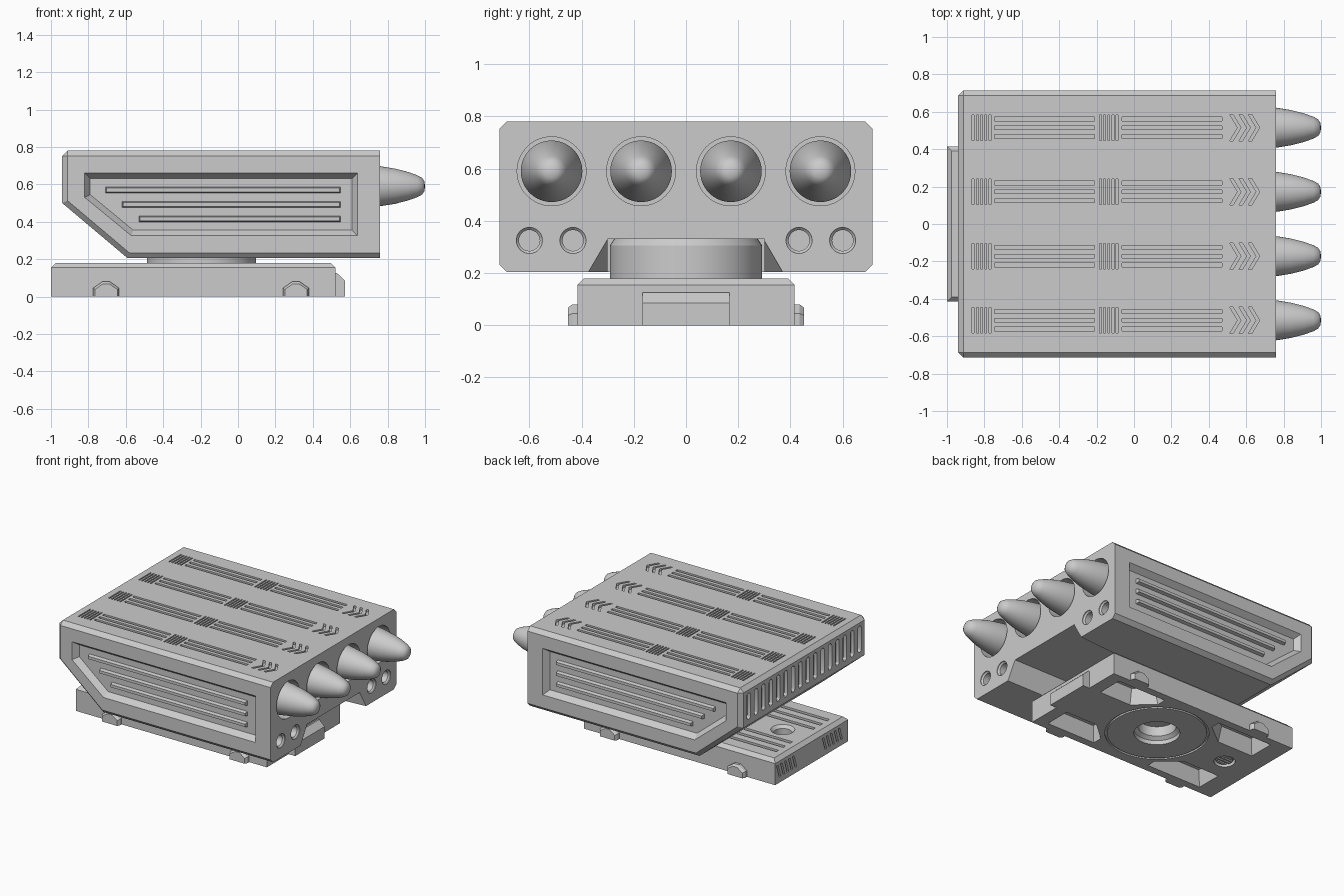
import bpy, bmesh, math
from mathutils import Vector

if "Cube" in bpy.data.objects:
    bpy.data.objects.remove(bpy.data.objects["Cube"])

GREY = (0.6, 0.6, 0.6, 1)
mat = bpy.data.materials.new("plain grey")
mat.use_nodes = True
mat.diffuse_color = GREY
mat.node_tree.nodes["Principled BSDF"].inputs["Base Color"].default_value = GREY


def place(axis, p, h):
    a, b = p
    return {"x": (h, a, b), "y": (a, h, b), "z": (a, b, h)}[axis]


def prism(bm, axis, pts, lo, hi, end_pts=None):
    """Closed solid from one outline to another along an axis."""
    a = [bm.verts.new(place(axis, p, lo)) for p in pts]
    b = [bm.verts.new(place(axis, p, hi)) for p in (end_pts or pts)]
    bm.faces.new(a)
    bm.faces.new(b)
    n = len(a)
    for i in range(n):
        bm.faces.new((a[i], a[(i + 1) % n], b[(i + 1) % n], b[i]))


def rect(x0, x1, y0, y1):
    return [(x0, y0), (x1, y0), (x1, y1), (x0, y1)]


def slot(cx, y0, y1, r):
    """Vertical slot outline with round ends."""
    arc = [math.pi * i / 6 for i in range(7)]
    return ([(cx + r * math.cos(t), y1 - r + r * math.sin(t)) for t in arc] +
            [(cx - r * math.cos(t), y0 + r - r * math.sin(t)) for t in arc])


def lathe(bm, axis, centre, profile, seg=40, closed=False):
    """Turn (radius, height) points about an axis line."""
    rings = []
    for r, h in profile:
        if r == 0:
            rings.append([bm.verts.new(place(axis, centre, h))] * seg)
            continue
        rings.append([bm.verts.new(place(axis, (
            centre[0] + r * math.cos(math.tau * i / seg),
            centre[1] + r * math.sin(math.tau * i / seg)), h)) for i in range(seg)])
    pairs = list(zip(rings, rings[1:])) + ([(rings[-1], rings[0])] if closed else [])
    for a, b in pairs:
        for i in range(seg):
            j = (i + 1) % seg
            bm.faces.new(list(dict.fromkeys((a[i], a[j], b[j], b[i]))))


def drum(bm, axis, centre, r, lo, hi, seg=40, r2=None):
    lathe(bm, axis, centre, [(0, lo), (r, lo), (r2 or r, hi), (0, hi)], seg)


def finish(bm, name, smooth=True):
    bmesh.ops.recalc_face_normals(bm, faces=bm.faces)
    me = bpy.data.meshes.new(name)
    bm.to_mesh(me)
    bm.free()
    me.materials.append(mat)
    ob = bpy.data.objects.new(name, me)
    bpy.context.collection.objects.link(ob)
    if smooth:
        shade(ob)
    return ob


def shade(ob):
    bpy.ops.object.select_all(action="DESELECT")
    ob.select_set(True)
    bpy.context.view_layer.objects.active = ob
    bpy.ops.object.shade_smooth_by_angle(angle=math.radians(30))


def cut(ob, bm):
    """Subtract a bmesh of separate solids from an object."""
    tool = finish(bm, "cutter", False)
    tool.hide_render = True
    mod = ob.modifiers.new("cut", "BOOLEAN")
    mod.operation, mod.solver, mod.object = "DIFFERENCE", "EXACT", tool
    dg = bpy.context.evaluated_depsgraph_get()
    me = bpy.data.meshes.new_from_object(ob.evaluated_get(dg))
    ob.modifiers.clear()
    ob.data = me
    bpy.data.objects.remove(tool)


ROWS = (-0.515, -0.172, 0.172, 0.515)
RING = (-0.195, 0)

# launcher pod: side profile with chamfered rims, square at the muzzle end
bm = bmesh.new()
prism(bm, "y", [(-0.94, 0.78), (-0.94, 0.5), (-0.59, 0.205), (0.76, 0.205), (0.76, 0.78)],
      -0.715, 0.715)
edges = []
for e in bm.edges:
    u, v = (w.co for w in e.verts)
    across = abs(u.y - v.y) > 0.1
    if not (u.x > 0.7 and v.x > 0.7) and (not across or u.z > 0.7):
        edges.append(e)
bmesh.ops.bevel(bm, geom=edges, offset=0.028, segments=1, affect="EDGES")
pod = finish(bm, "launcher_pod", False)

# tubes, small ports and rear vent slots
c = bmesh.new()
for y in ROWS:
    drum(c, "x", (y, 0.59), 0.132, 0.6, 0.8, 48)
for y in (-0.6, -0.433, 0.433, 0.6):
    lathe(c, "x", (y, 0.325), [(0, 0.7), (0.04, 0.7), (0.04, 0.745), (0.05, 0.755),
                               (0.05, 0.8), (0, 0.8)], 32)
for i in range(16):
    prism(c, "x", slot(-0.63 + 0.084 * i, 0.54, 0.73, 0.02), -1, -0.915)
# flared channel under the pod
prism(c, "x", [(-0.3, 0.15), (0.3, 0.15), (0.3, 0.33), (-0.3, 0.33)], -0.52, 0.8,
      [(-0.405, 0.15), (0.405, 0.15), (0.3, 0.33), (-0.3, 0.33)])
# recessed side panels
outer = [(-0.82, 0.66), (0.64, 0.66), (0.64, 0.325), (-0.57, 0.325), (-0.82, 0.53)]
inner = [(-0.79, 0.63), (0.61, 0.63), (0.61, 0.355), (-0.56, 0.355), (-0.79, 0.545)]
for s in (-1, 1):
    prism(c, "y", inner, s * 0.675, s * 0.7155, outer)
# roof markings: tick groups, long grooves and chevrons
for y in ROWS:
    for x in (-0.86, -0.18):
        for i in range(5):
            px = x + 0.0225 * i
            prism(c, "z", rect(px - 0.005, px + 0.005, y - 0.068, y + 0.068), 0.762, 0.8)
    for x in (-0.745, -0.065):
        for dy in (-0.047, 0, 0.047):
            prism(c, "z", rect(x, x + 0.535, y + dy - 0.01, y + dy + 0.01), 0.762, 0.8)
    for i in range(3):
        x = 0.512 + 0.05 * i
        prism(c, "z", [(x, y + 0.07), (x + 0.042, y), (x, y - 0.07), (x + 0.018, y - 0.07),
                       (x + 0.06, y), (x + 0.018, y + 0.07)], 0.762, 0.8)
cut(pod, c)
shade(pod)

# raised rails inside the side panels
for s, side in ((-1, "right"), (1, "left")):
    bm = bmesh.new()
    for x, z in ((-0.71, 0.57), (-0.62, 0.492), (-0.53, 0.415)):
        prism(bm, "y", rect(x, 0.55, z - 0.018, z + 0.018), s * 0.67, s * 0.698,
              rect(x + 0.006, 0.544, z - 0.01, z + 0.01))
    finish(bm, side + "_panel_rails", False)

# missiles
for i, y in enumerate(ROWS):
    bm = bmesh.new()
    lathe(bm, "x", (y, 0.59), [(0, 0.6), (0.118, 0.6), (0.118, 0.68), (0.107, 0.76),
                               (0.094, 0.84), (0.076, 0.91), (0.058, 0.96), (0.044, 0.985),
                               (0.025, 0.997), (0, 1.0)], 40)
    finish(bm, "missile_%d" % (i + 1))

# turntable neck
bm = bmesh.new()
lathe(bm, "z", RING, [(0, 0.16), (0.292, 0.16), (0.292, 0.305), (0.272, 0.335), (0, 0.335)], 64)
finish(bm, "turntable_neck")

# base slab with chamfered top rim
bm = bmesh.new()
prism(bm, "z", rect(-1, 0.52, -0.415, 0.415), 0, 0.18)
top = [e for e in bm.edges if all(v.co.z > 0.1 for v in e.verts)]
bmesh.ops.bevel(bm, geom=top, offset=0.025, segments=1, affect="EDGES")
base = finish(bm, "base_slab", False)

c = bmesh.new()
# pivot bore, ring groove and screw hole
lathe(c, "z", RING, [(0, -0.1), (0.15, -0.1), (0.15, 0.03), (0.125, 0.05),
                     (0.125, 0.12), (0, 0.12)], 48)
lathe(c, "z", RING, [(0.325, -0.1), (0.34, -0.1), (0.34, 0.012), (0.325, 0.012)], 64, True)
lathe(c, "z", (-0.77, 0), [(0, 0.11), (0.06, 0.11), (0.06, 0.16), (0.08, 0.181),
                           (0.08, 0.2), (0, 0.2)], 32)
drum(c, "z", (-0.77, 0), 0.07, -0.1, 0.03, 32)
for s in (-1, 1):
    # underside pockets, stepped around the ring
    for far, near in ((-0.86, -0.42), (0.43, 0.04)):
        mid = near + (far - near) * 0.35
        plan = [(far, s * 0.36), (near, s * 0.36), (near, s * 0.29),
                (mid, s * 0.17), (far, s * 0.17)]
        cx, cy = (far + near) / 2, s * 0.27
        deep = [(cx + (x - cx) * 0.88, cy + (y - cy) * 0.75) for x, y in plan]
        prism(c, "z", plan, -0.001, 0.11, deep)
    # deck grooves and slanted rear vents
    for y, x1 in ((0.13, -0.5), (0.21, -0.5), (0.29, -0.5)):
        prism(c, "z", rect(-0.93, x1, s * y - 0.013, s * y + 0.013), 0.162, 0.2)
    for i in range(5):
        y = s * (0.17 + 0.045 * i)
        prism(c, "x", [(y, 0.04), (y + 0.018, 0.04), (y + 0.048, 0.13), (y + 0.03, 0.13)],
              -1.05, -0.982)
cut(base, c)
shade(base)

# screw head under the base
bm = bmesh.new()
drum(bm, "z", (-0.77, 0), 0.055, 0.008, 0.06, 24)
screw = finish(bm, "base_screw", False)
c = bmesh.new()
for dy in (-0.025, 0, 0.025):
    prism(c, "z", rect(-0.85, -0.69, dy - 0.006, dy + 0.006), -0.01, 0.02)
cut(screw, c)
shade(screw)

# front step of the base
bm = bmesh.new()
prism(bm, "y", [(0.51, 0), (0.572, 0), (0.572, 0.085), (0.53, 0.125), (0.51, 0.125)],
      -0.167, 0.167)
finish(bm, "base_front_step", False)

# side lugs
for s, side in ((-1, "right"), (1, "left")):
    bm = bmesh.new()
    for x in (-0.705, 0.31):
        shape = [(-0.07, 0), (0.07, 0), (0.07, 0.045), (0.02, 0.08), (-0.02, 0.08), (-0.07, 0.045)]
        lug = [(x + u, v) for u, v in shape]
        small = [(x + u * 0.85, v * 0.85) for u, v in shape]
        prism(bm, "y", lug, s * 0.4, s * 0.435)
        prism(bm, "y", lug, s * 0.435, s * 0.452, small)
    finish(bm, side + "_base_lugs", False)
